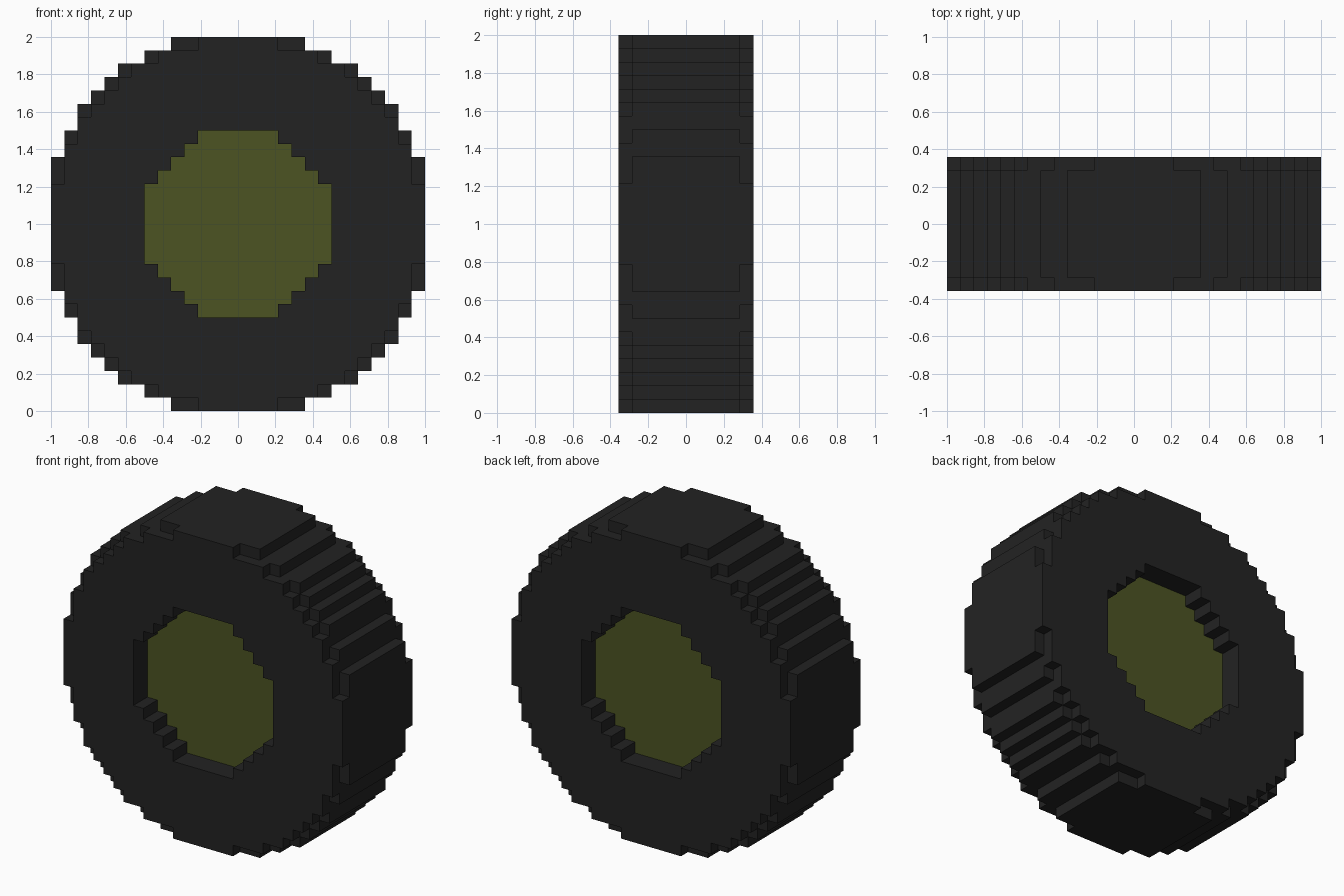
import bpy, bmesh
from mathutils import Vector

if "Cube" in bpy.data.objects:
    bpy.data.objects.remove(bpy.data.objects["Cube"])

V = 1 / 14  # block size: the wheel is 28 blocks across, 10 blocks wide

# Half-widths in blocks for each row, counted outwards from the wheel centre
TREAD = [14] * 5 + [13] * 2 + [12] * 2 + [11, 10, 9, 7, 5]
SIDEWALL = [14] * 3 + [13] * 3 + [12] * 2 + [11, 10, 9, 8, 6, 3]
HUB = [7] * 3 + [6, 5, 4, 3] + [0] * 7


def in_tyre(i, j, k):
    if not (k < 14 and j < 5):
        return False
    outline = TREAD if j < 4 else SIDEWALL   # outermost layer is notched
    return HUB[k] <= i < outline[k]


def in_hub(i, j, k):
    return k < 14 and j < 3 and i < HUB[k]   # recessed two blocks each side


def material(name, colour):
    mat = bpy.data.materials.new(name)
    mat.diffuse_color = (*colour, 1)
    mat.use_nodes = True
    mat.node_tree.nodes["Principled BSDF"].inputs["Base Color"].default_value = mat.diffuse_color
    return mat


def block_part(name, filled, mat):
    """Skin one octant of the block shape, then mirror it on all three axes."""
    bm = bmesh.new()
    cells = [(i, j, k) for i in range(14) for j in range(5) for k in range(14)
             if filled(i, j, k)]
    for cell in cells:
        for axis in range(3):
            for side in (0, 1):
                near = list(cell)
                near[axis] += 1 if side else -1
                # no face on the mirror planes or between two blocks
                if near[axis] < 0 or filled(*near):
                    continue
                u, w = (axis + 1) % 3, (axis + 2) % 3
                corners = []
                for du, dw in ((0, 0), (1, 0), (1, 1), (0, 1)):
                    p = Vector(cell)
                    p[axis] += side
                    p[u] += du
                    p[w] += dw
                    corners.append(bm.verts.new(p * V))
                bm.faces.new(corners if side else corners[::-1])
    bmesh.ops.remove_doubles(bm, verts=bm.verts, dist=V * 0.01)
    # merge the block squares into large flat faces
    bmesh.ops.dissolve_limit(bm, angle_limit=0.02, verts=bm.verts, edges=bm.edges)
    mesh = bpy.data.meshes.new(name)
    bm.to_mesh(mesh)
    bm.free()
    mesh.materials.append(mat)
    obj = bpy.data.objects.new(name, mesh)
    obj.location.z = 1
    bpy.context.collection.objects.link(obj)
    mirror = obj.modifiers.new("Mirror", 'MIRROR')
    mirror.use_axis = (True, True, True)
    return obj


block_part("tyre", in_tyre, material("black rubber", (0.0165, 0.0165, 0.0165)))
block_part("hub", in_hub, material("olive green", (0.072, 0.088, 0.0165)))
